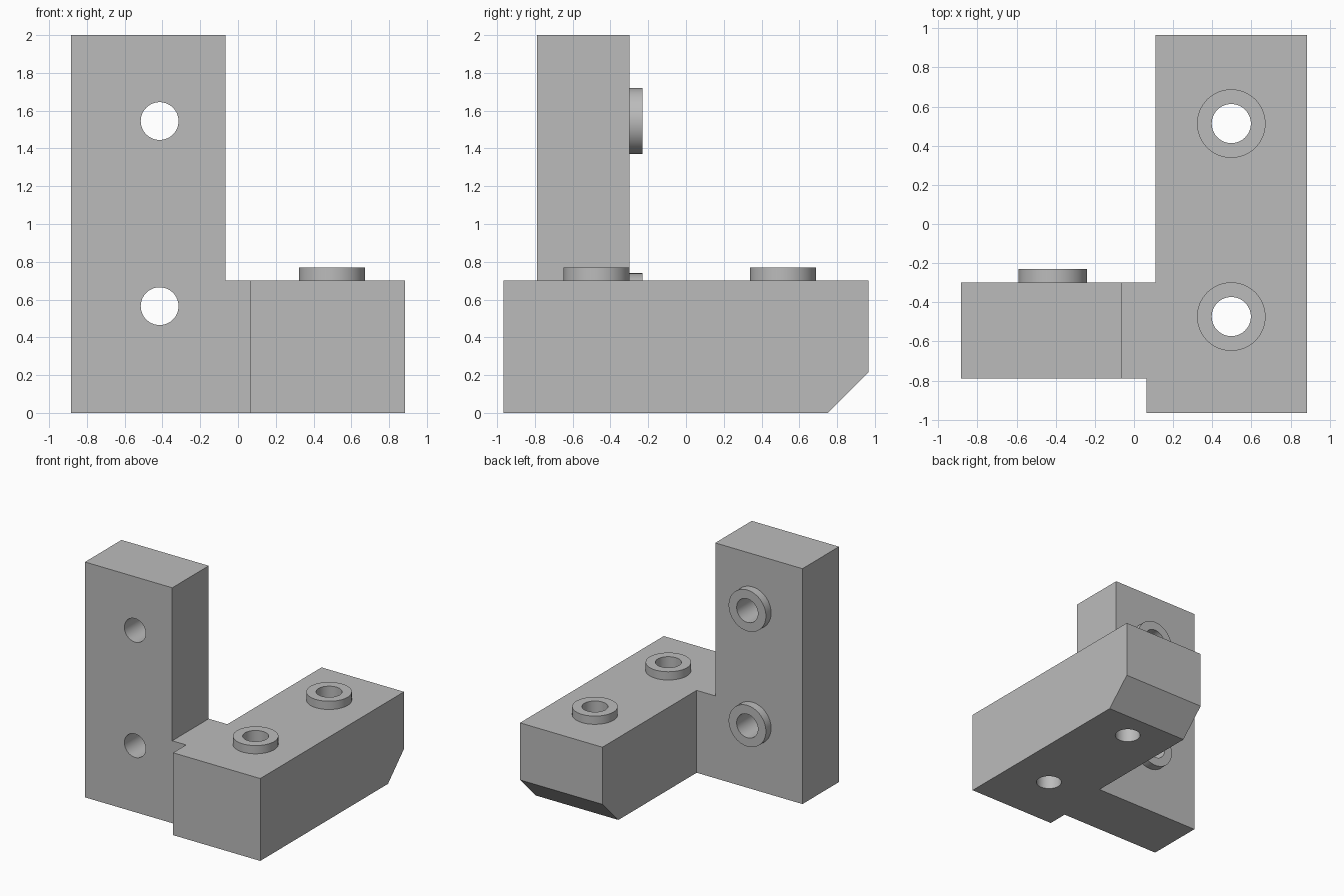
import bpy
import bmesh
from math import radians
from mathutils import Matrix, Vector

default = bpy.data.objects.get("Cube")
if default:
    bpy.data.objects.remove(default, do_unlink=True)

grey = bpy.data.materials.new("plain grey")
grey.use_nodes = True
colour = (0.5, 0.5, 0.5, 1)
grey.diffuse_color = colour
grey.node_tree.nodes["Principled BSDF"].inputs["Base Color"].default_value = colour


def finish(name, bm):
    bmesh.ops.recalc_face_normals(bm, faces=bm.faces[:])
    mesh = bpy.data.meshes.new(name)
    bm.to_mesh(mesh)
    bm.free()
    mesh.materials.append(grey)
    obj = bpy.data.objects.new(name, mesh)
    bpy.context.collection.objects.link(obj)
    return obj


def prism(name, points, depth):
    """Extrude a closed 3D outline along the depth vector."""
    bm = bmesh.new()
    face = bm.faces.new([bm.verts.new(p) for p in points])
    extruded = bmesh.ops.extrude_face_region(bm, geom=[face], use_keep_orig=True)["geom"]
    moved = [v for v in extruded if isinstance(v, bmesh.types.BMVert)]
    bmesh.ops.translate(bm, verts=moved, vec=depth)
    return finish(name, bm)


def cylinder(name, start, end, radius):
    start, end = Vector(start), Vector(end)
    axis = end - start
    turn = axis.to_track_quat("Z", "Y").to_matrix().to_4x4()
    bm = bmesh.new()
    bmesh.ops.create_cone(bm, cap_ends=True, segments=64, radius1=radius,
                          radius2=radius, depth=axis.length,
                          matrix=Matrix.Translation((start + end) / 2) @ turn)
    return finish(name, bm)


def combine(target, tool, operation):
    bpy.context.view_layer.objects.active = target
    mod = target.modifiers.new("join", "BOOLEAN")
    mod.operation = operation
    mod.solver = "EXACT"
    mod.object = tool
    bpy.ops.object.modifier_apply(modifier=mod.name)
    bpy.data.objects.remove(tool, do_unlink=True)


# Main dimensions
LEFT, RIGHT, INNER = 0.885, -0.885, 0.11
FRONT, BACK = -0.79, -0.30
TOP, END = 0.70, 0.965
HOLE, RIM, LIP = 0.1, 0.175, 0.07

# Upright with its low foot running into the arm
outline = [(RIGHT, 0), (0.3, 0), (0.3, TOP), (-0.065, TOP), (-0.065, 2), (RIGHT, 2)]
bracket = prism("corner_bracket", [(x, FRONT, z) for x, z in outline], (0, BACK - FRONT, 0))

# Arm with a chamfered lower back edge
outline = [(-END, 0), (0.75, 0), (END, 0.215), (END, TOP), (-END, TOP)]
arm = prism("arm", [(INNER, y, z) for y, z in outline], (LEFT - INNER, 0, 0))
combine(bracket, arm, "UNION")

# Small step beside the foot at the front
outline = [(0.065, -END), (0.3, -END), (0.3, FRONT), (0.065, FRONT)]
step = prism("front_step", [(x, y, 0) for x, y in outline], (0, 0, TOP))
combine(bracket, step, "UNION")

# Raised rims on both legs, then the holes right through them
bores = [((-0.415, BACK, z), Vector((0, 1, 0))) for z in (0.565, 1.545)]
bores += [((0.497, y, TOP), Vector((0, 0, 1))) for y in (-0.473, 0.513)]
for place, way in bores:
    place = Vector(place)
    combine(bracket, cylinder("rim", place - way * 0.05, place + way * LIP, RIM), "UNION")
    combine(bracket, cylinder("bore", place - way, place + way * 0.2, HOLE), "DIFFERENCE")

# Smooth hole walls with crisp edges
bpy.ops.object.select_all(action="DESELECT")
bracket.select_set(True)
bpy.context.view_layer.objects.active = bracket
bpy.ops.object.shade_smooth_by_angle(angle=radians(30))
